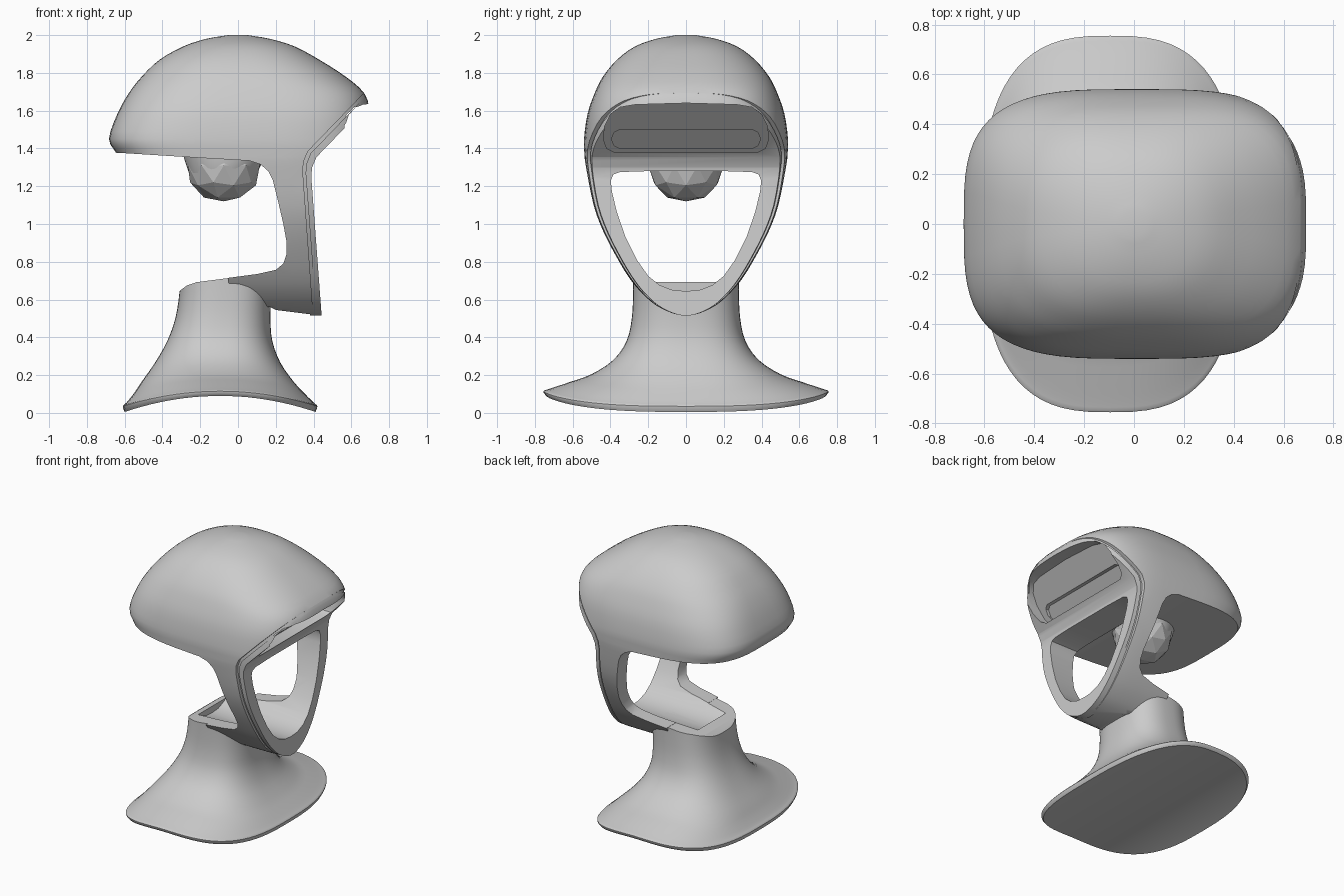
import bpy, bmesh, math

if "Cube" in bpy.data.objects:
    bpy.data.objects.remove(bpy.data.objects["Cube"])

grey = bpy.data.materials.new("plain grey")
grey.use_nodes = True
COLOUR = (0.6, 0.6, 0.6, 1)
grey.diffuse_color = COLOUR
grey.node_tree.nodes["Principled BSDF"].inputs["Base Color"].default_value = COLOUR
SIDES = 72


def make(name, bm):
    bmesh.ops.recalc_face_normals(bm, faces=bm.faces[:])
    mesh = bpy.data.meshes.new(name)
    bm.to_mesh(mesh)
    bm.free()
    ob = bpy.data.objects.new(name, mesh)
    bpy.context.collection.objects.link(ob)
    mesh.materials.append(grey)
    return ob


def refine(rows, steps=3):
    """Catmull-Rom resampling of a list of tuples."""
    out = []
    for i in range(len(rows) - 1):
        a, b, c, d = (rows[max(0, min(len(rows) - 1, i + k))] for k in (-1, 0, 1, 2))
        for s in range(steps):
            t = s / steps
            out.append(tuple(q + t / 2 * (r - p + t * (2*p - 5*q + 4*r - w + t * (3*(q - r) + w - p)))
                             for p, q, r, w in zip(a, b, c, d)))
    return out + [rows[-1]]


def loft(name, rows, scale=1.0):
    """Superellipse rings; rows hold z, back x, front x, half width, power, drop at the ends."""
    bm = bmesh.new()
    rings = []
    for z, back, front, half, power, drop in rows:
        ring = []
        for i in range(SIDES):
            a = 2 * math.pi * i / SIDES
            c, s = math.cos(a), math.sin(a)
            u = math.copysign(abs(c) ** (2 / power), c)
            v = math.copysign(abs(s) ** (2 / power), s) if i % (SIDES // 2) else 0
            ring.append(bm.verts.new(((back + front) / 2 + u * (front - back) / 2,
                                      v * half * scale, z - drop * u * u)))
        rings.append(ring)
    for low, high in zip(rings, rings[1:]):
        for i in range(SIDES):
            j = (i + 1) % SIDES
            bm.faces.new((low[i], low[j], high[j], high[i]))
    # caps are strips running across the width
    for ring in (rings[0], rings[-1]):
        for i in range(SIDES // 2):
            strip = [ring[i], ring[i + 1], ring[-i - 1], ring[-i]]
            bm.faces.new(list(dict.fromkeys(strip)))
    return make(name, bm)


def prism(name, points, place):
    """Join two copies of an outline, placed by place(p, end)."""
    bm = bmesh.new()
    ends = [[bm.verts.new(place(p, e)) for p in points] for e in (0, 1)]
    for end in ends:
        bm.faces.new(end)
    for i in range(len(points)):
        j = (i + 1) % len(points)
        bm.faces.new((ends[0][i], ends[0][j], ends[1][j], ends[1][i]))
    ob = make(name, bm)
    ob.hide_render = True
    ob.hide_set(True)
    return ob


def side_prism(name, points):
    return prism(name, points, lambda p, e: (p[0], 2 * e - 1, p[1]))


def front_prism(name, half, x0, x1, slant=0.0):
    points = half + [(-y, z) for y, z in reversed(half) if y > 0]
    return prism(name, points, lambda p, e: ((x0, x1)[e] + slant * (p[1] - 1.38), p[0], p[1]))


def boolean(ob, cutter, operation="DIFFERENCE"):
    mod = ob.modifiers.new(operation.lower(), "BOOLEAN")
    mod.object, mod.operation, mod.solver = cutter, operation, "EXACT"


helpers = []


def finish(ob, angle=32):
    """Apply the cuts and smooth the broad curves."""
    bpy.ops.object.select_all(action="DESELECT")
    bpy.context.view_layer.objects.active = ob
    ob.select_set(True)
    for mod in list(ob.modifiers):
        bpy.ops.object.modifier_apply(modifier=mod.name)
    bpy.ops.object.shade_smooth_by_angle(angle=math.radians(angle))


# Outer shape of the head, from chin to crown
head_rows = refine([
    (.515, -.68, .68, .02, 4, 0), (.53, -.68, .68, .08, 4, 0), (.57, -.68, .68, .16, 4, 0),
    (.63, -.68, .68, .23, 4, 0), (.7, -.68, .68, .29, 4, 0), (.8, -.66, .68, .355, 4, 0),
    (.95, -.64, .68, .435, 4, 0), (1.1, -.62, .68, .49, 4, 0), (1.3, -.62, .68, .53, 3.5, 0),
    (1.375, -.645, .69, .538, 3.5, 0), (1.45, -.683, .7, .54, 3.4, 0), (1.58, -.64, .7, .522, 3.3, 0),
    (1.69, -.58, .67, .485, 3.1, 0), (1.78, -.51, .57, .44, 2.8, 0), (1.87, -.415, .43, .365, 2.6, 0),
    (1.94, -.29, .3, .27, 2.4, 0), (1.98, -.17, .17, .16, 2.2, 0), (2.0, -.05, .05, .05, 2, 0)])

# Line of the face front, seen from the side
front = [(.405, .45), (.343, 1.28), (.347, 1.33), (.37, 1.385), (.665, 1.69), (1.0, 2.04)]


def shifted(d):
    return [(x + d, z - .7 * d) for x, z in front]


head_side = side_prism("head_side_cutter", [
    (-.8, 1.385), (-.6, 1.375), (-.2, 1.35), (.06, 1.335), (.12, 1.315), (.16, 1.28), (.185, 1.23),
    (.21, 1.13), (.24, 1.0), (.258, .9), (.257, .84), (.24, .79), (.2, .757), (.1, .735),
    (-.05, .715), (-.05, .58), (.17, .56), (.2, .545), (.398, .52)] + front[1:] + [(1.0, 2.2), (-.8, 2.2)])
window = front_prism("window_cutter", [
    (0, .645), (.07, .65), (.14, .677), (.2, .725), (.26, .81), (.32, .93), (.365, 1.06), (.392, 1.17),
    (.398, 1.23), (.385, 1.262), (.35, 1.275), (.2, 1.28), (0, 1.28)], -.21, 1)
visor = front_prism("visor_cutter", [
    (0, 1.38), (.38, 1.38), (.42, 1.4), (.437, 1.45), (.43, 1.52), (.4, 1.58), (.35, 1.618),
    (.27, 1.632), (0, 1.64)], .345, 1, .97)
slot = front_prism("slot_cutter", [(0, 1.4), (.35, 1.4), (.38, 1.415), (.395, 1.45), (.38, 1.485),
                                   (.35, 1.5), (0, 1.5)], .32, 1, .97)
helpers += [head_side, window, visor, slot]

# Head shell, then the groove core and the front rim
head = loft("head", head_rows)
boolean(head, head_side, "INTERSECT")
for name, scale, near, far in (("rim_groove", .95, -.02, .02), ("face_rim", .975, .015, .045)):
    layer = loft(name, head_rows, scale)
    band = side_prism(name + "_cutter", shifted(near) + shifted(far)[::-1])
    helpers.append(band)
    boolean(layer, band, "INTERSECT")
    for cutter in (window, visor, slot):
        boolean(layer, cutter)
    finish(layer)
for cutter in (window, visor, slot):
    boolean(head, cutter)
finish(head)

# Neck flaring into the arched base
neck = loft("neck_and_base", refine([
    (.09, -.6, .41, .74, 2.8, .085), (.115, -.61, .42, .755, 2.8, .08),
    (.13, -.59, .4, .715, 2.8, .075), (.165, -.55, .35, .61, 2.8, .06), (.205, -.51, .295, .5, 2.7, .04),
    (.28, -.44, .225, .385, 2.6, .015), (.38, -.375, .182, .315, 2.6, 0), (.5, -.332, .172, .287, 2.6, 0),
    (.64, -.31, .18, .28, 2.6, 0), (.8, -.305, .21, .28, 2.6, 0)]))
neck_top = side_prism("neck_top_cutter", [
    (-.6, .55), (-.31, .645), (-.27, .675), (-.22, .692), (.1, .733), (.4, .78), (.4, 1), (-.6, 1)])
helpers.append(neck_top)
boolean(neck, neck_top)
boolean(neck, window)
finish(neck)

# Faceted bulb and its socket under the head
bm = bmesh.new()
bmesh.ops.create_icosphere(bm, subdivisions=2, radius=.2)
for v in bm.verts:
    v.co = (v.co.x - .075, v.co.y, max(v.co.z + 1.31, 1.12))
make("bulb", bm)
socket = loft("bulb_socket", [(1.27, -.26, .1, .18, 2, 0), (1.33, -.28, .13, .2, 2, 0), (1.4, -.3, .13, .2, 2, 0)])
finish(socket)

for helper in helpers:
    bpy.data.objects.remove(helper)
